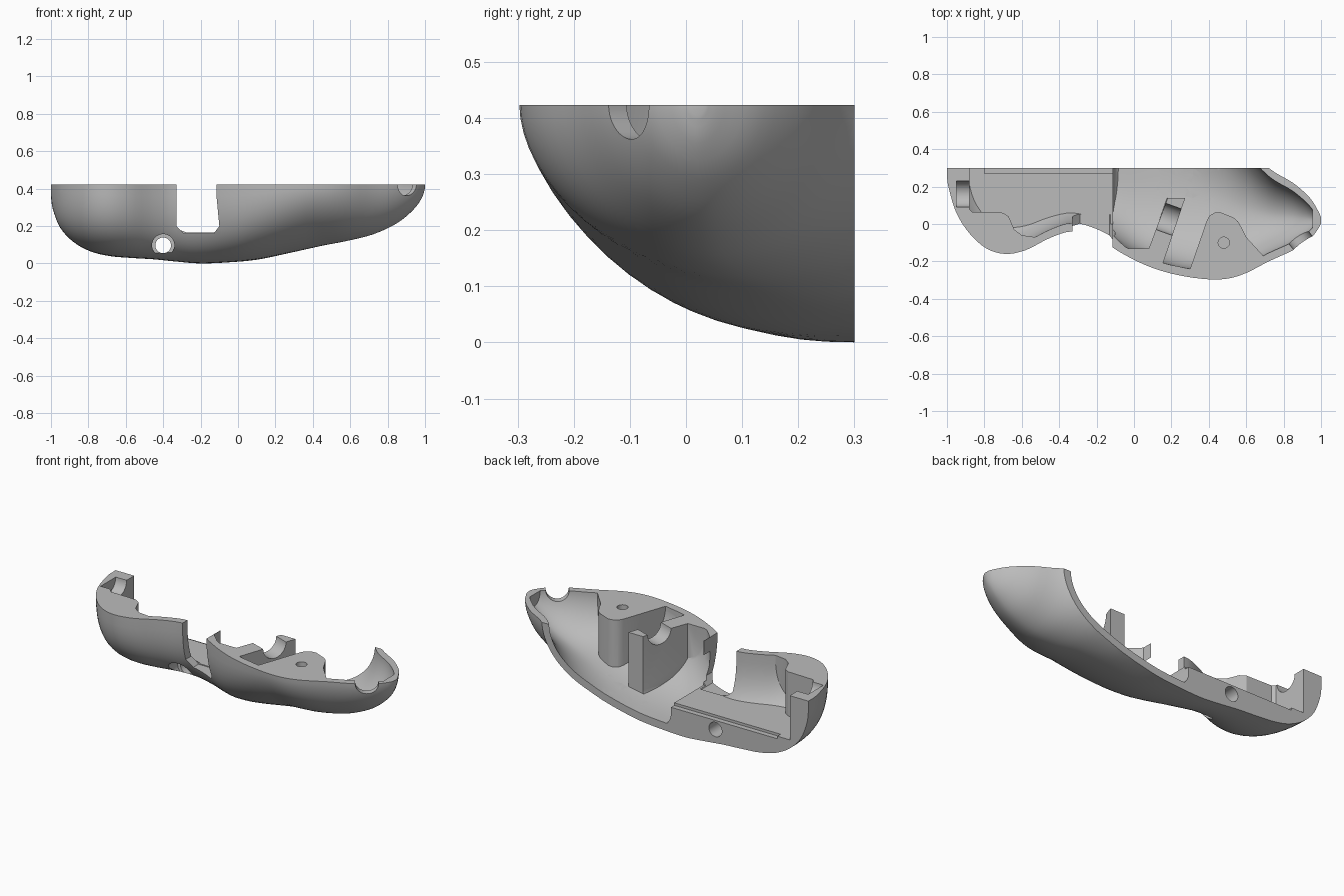
import bpy, bmesh
from math import cos, sin, pi, tau
from mathutils import Vector

cube = bpy.data.objects.get("Cube")
if cube:
    bpy.data.objects.remove(cube)

TOP, BACK, WALL = 0.423, 0.3, 0.045

# Hull stations: x, front edge y, centre y, lowest z
STATIONS = [
    (-1, .25, .31, .36), (-.99, .19, .31, .29), (-.95, .06, .31, .19),
    (-.88, -.05, .31, .115), (-.79, -.13, .31, .065), (-.69, -.16, .31, .04),
    (-.58, -.14, .31, .03), (-.45, -.075, .31, .022), (-.33, -.04, .31, .01),
    (-.2, -.075, .31, 0), (-.05, -.165, .31, .006), (.1, -.235, .3, .02),
    (.27, -.28, .24, .055), (.45, -.297, .155, .095), (.58, -.27, .09, .12),
    (.72, -.2, .05, .155), (.85, -.14, .04, .215), (.94, -.08, .03, .29),
    (.985, -.025, .022, .355), (1, .005, .02, .405)]


def new_object(name, bm):
    bmesh.ops.recalc_face_normals(bm, faces=bm.faces)
    mesh = bpy.data.meshes.new(name)
    bm.to_mesh(mesh)
    bm.free()
    ob = bpy.data.objects.new(name, mesh)
    bpy.context.collection.objects.link(ob)
    return ob


def stations(steps=4):
    """Smooth spline through the station table."""
    pts = [Vector(s) for s in STATIONS]
    last = len(pts) - 1
    for i in range(last):
        a, b, c, d = (pts[max(0, min(last, i + k))] for k in (-1, 0, 1, 2))
        for j in range(steps):
            t = j / steps
            yield b + ((c - a) * t + (2*a - 5*b + 4*c - d) * t**2
                       + (3*b - a - 3*c + d) * t**3) / 2
    yield pts[-1]


def hull(name, inset=0, x_min=-2, segments=72):
    """Loft of rounded sections, optionally shrunk by a wall thickness."""
    bm = bmesh.new()
    rings = []
    for x, front, mid, low in stations():
        half, depth = mid - front - inset, TOP - low - inset
        if x < x_min or x > 1 - inset * .75 or half < .01 or depth < .01:
            continue
        # Boxier toward the handle, leaner toward the nose
        power = 2 / (1.85 + .75 * max(0, min(1, (.4 - x) / .4)))
        ring = []
        for k in range(segments):
            c, s = cos(tau * k / segments), sin(tau * k / segments)
            y = abs(c)**power * (1 if c > 0 else -1)
            z = abs(s)**power * (1 if s > 0 else -1)
            ring.append(bm.verts.new((x, mid + half * y, TOP + depth * z)))
        rings.append(ring)
    for a, b in zip(rings, rings[1:]):
        for k in range(segments):
            n = (k + 1) % segments
            bm.faces.new((a[k], a[n], b[n], b[k]))
    bm.faces.new(rings[0])
    bm.faces.new(rings[-1])
    return new_object(name, bm)


def prism(name, outline, z0=-.2, z1=.7, fillet=0):
    """Vertical prism, with an optional rounded floor edge."""
    bm = bmesh.new()
    face = bm.faces.new([bm.verts.new((x, y, z0)) for x, y in outline])
    floor_edges = list(face.edges)
    top = bmesh.ops.extrude_face_region(bm, geom=[face], use_keep_orig=True)
    for v in top["geom"]:
        if isinstance(v, bmesh.types.BMVert):
            v.co.z = z1
    bmesh.ops.recalc_face_normals(bm, faces=bm.faces)
    if fillet:
        bmesh.ops.bevel(bm, geom=floor_edges, offset=fillet, segments=6,
                        profile=.5, affect='EDGES', clamp_overlap=False)
    return new_object(name, bm)


def box(name, x0, x1, y0, y1, z0, z1):
    return prism(name, [(x0, y0), (x1, y0), (x1, y1), (x0, y1)], z0, z1)


def rod(name, start, end, radius):
    start, end = Vector(start), Vector(end)
    bm = bmesh.new()
    bmesh.ops.create_cone(bm, cap_ends=True, segments=40, radius1=radius,
                          radius2=radius, depth=(end - start).length)
    turn = (end - start).to_track_quat('Z', 'Y')
    for v in bm.verts:
        v.co = turn @ v.co + (start + end) / 2
    return new_object(name, bm)


def combine(target, tool, operation='DIFFERENCE'):
    mod = target.modifiers.new("cut", 'BOOLEAN')
    mod.operation, mod.object, mod.solver = operation, tool, 'EXACT'
    graph = bpy.context.evaluated_depsgraph_get()
    mesh = bpy.data.meshes.new_from_object(target.evaluated_get(graph))
    target.modifiers.clear()
    target.data = mesh
    bpy.data.objects.remove(tool)
    return target


# Outer hull trimmed to the two mating planes
body = hull("housing_half")
combine(body, box("trim", -2, 2, -2, BACK, -1, TOP), 'INTERSECT')

# Bearing seats, screw holes and the cross bore
for start, end, radius in [
        ((-1.2, .16, .424), (-.92, .16, .424), .11),
        ((-.95, .16, .424), (-.85, .16, .424), .07),
        ((.02, .085, .424), (.34, -.03, .424), .075),
        ((.84, -.02, .424), (.98, -.2, .424), .062),
        ((-.71, -.01, .25), (-.71, -.01, .6), .03),
        ((.48, -.1, .25), (.48, -.1, .6), .03),
        ((-.4, -.5, .097), (-.4, .6, .097), .042),
        ((-.4, -.5, .097), (-.4, .1, .097), .06)]:
    combine(body, rod("bore", start, end, radius))

# Handle compartment with a wavy front wall that follows the hull
handle = [(-.88, .5), (-.88, .08), (-.865, .065), (-.7, .06), (-.67, .04),
          (-.64, -.03), (-.6, -.06), (-.53, -.07), (-.47, -.045), (-.42, -.02),
          (-.33, 0), (-.09, 0), (-.09, .5)]
combine(body, combine(hull("handle_cut", WALL),
                      prism("handle_plan", handle, .165), 'INTERSECT'))
combine(body, box("floor_step", -.8, -.1, .27, .5, .15, .3))

# Trigger opening through the front wall
opening = prism("trigger_cut", [(-.33, .6), (-.33, .2), (-.29, .16),
                                (-.13, .16), (-.1, .2), (-.115, .36), (-.115, .6)],
                -.6, .05)
for v in opening.data.vertices:
    v.co = (v.co.x, v.co.z, v.co.y)
opening.data.flip_normals()
combine(body, opening)

# Middle bay, between handle and bulkhead
bay = [(-.113, .5), (-.113, -.06), (-.04, -.13), (.08, -.13), (.21, .22), (.25, .5)]
combine(body, combine(hull("bay_cut", WALL, -.3),
                      prism("bay_plan", bay, .03, .7, .08), 'INTERSECT'))

# Nose bay, leaving the screw boss standing
nose = [(.4, .5), (.325, .29), (.155, -.21), (.3, -.24), (.39, .02), (.405, .045),
        (.43, .06), (.46, .063), (.53, .035), (.555, .015), (.575, -.02),
        (.6, -.07), (.7, -.18), (1.1, -.2), (1.1, .5)]
combine(body, combine(hull("nose_cut", WALL, 0), prism("nose_plan", nose), 'INTERSECT'))

# Bulkhead stops short of the back, leaving a post beside its notch
combine(body, combine(hull("post_cut", WALL, 0),
                      box("post_plan", .13, .45, .14, .6, -.2, .7), 'INTERSECT'))

# Plain grey plastic
grey = bpy.data.materials.new("grey_plastic")
grey.use_nodes = True
grey.diffuse_color = (.5, .5, .5, 1)
grey.node_tree.nodes["Principled BSDF"].inputs["Base Color"].default_value = (.5, .5, .5, 1)
body.data.materials.clear()
body.data.materials.append(grey)
for p in body.data.polygons:
    p.material_index = 0

bpy.ops.object.select_all(action='DESELECT')
body.select_set(True)
bpy.context.view_layer.objects.active = body
bpy.ops.object.shade_smooth_by_angle(angle=pi / 6)
